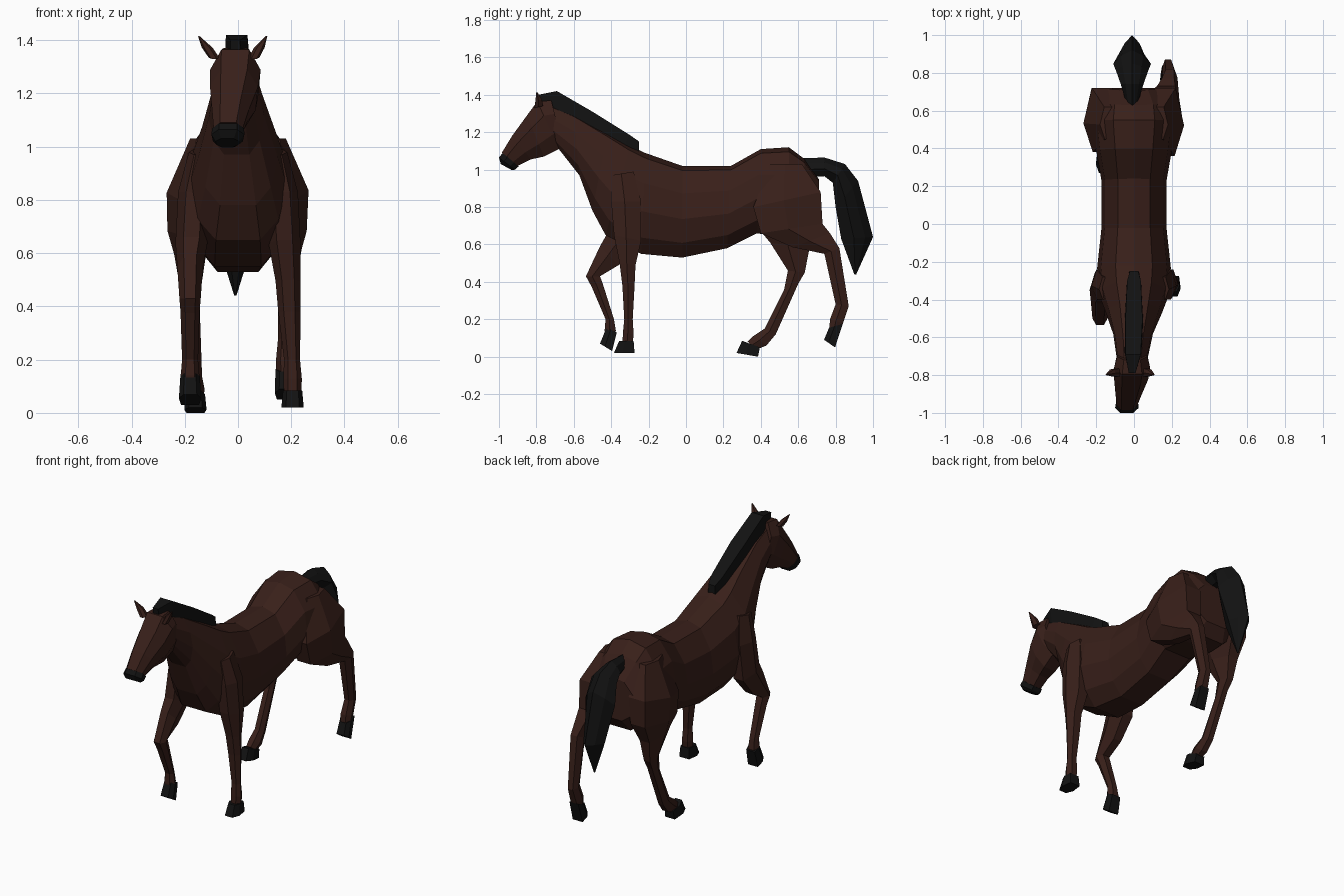
import bpy, bmesh


def material(name, rgb):
    m = bpy.data.materials.new(name)
    m.diffuse_color = (*rgb, 1)
    return m


COAT = material("dark_brown", (0.04, 0.014, 0.01))
HAIR = material("black", (0.006, 0.006, 0.006))

# Half cross-sections: (fraction from edge A to edge B, fraction of half width)
BODY = [(0, 0), (0.05, 0.5), (0.3, 0.9), (0.58, 1), (0.84, 0.82), (1, 0.45)]
HEAD = [(0, 0.55), (0.3, 1), (0.7, 0.9), (1, 0.45)]
LEG = [(0, 0.5), (0.45, 1), (1, 0.55)]
HOOF = [(0, 0.6), (0.4, 1), (1, 0.8)]
MANE = [(0, 0.9), (1, 1)]
TAIL = [(0, 0), (0.25, 0.6), (0.6, 1), (1, 0.4)]


def loft(name, half, sections, mat):
    """Skin sections (yA, zA, yB, zB, centre x, half width) with flat faces."""
    profile = half + [(t, -s) for t, s in reversed(half) if s > 0]
    bm = bmesh.new()
    rings = []
    for ya, za, yb, zb, x, w in sections:
        rings.append([bm.verts.new((x + s * w, ya + t * (yb - ya), za + t * (zb - za)))
                      for t, s in profile])
    n = len(profile)
    for r0, r1 in zip(rings, rings[1:]):
        for i in range(n):
            j = (i + 1) % n
            bm.faces.new((r0[i], r0[j], r1[j], r1[i]))
    bm.faces.new(rings[0])
    bm.faces.new(rings[-1])
    bmesh.ops.recalc_face_normals(bm, faces=bm.faces)
    me = bpy.data.meshes.new(name)
    bm.to_mesh(me)
    bm.free()
    me.materials.append(mat)
    ob = bpy.data.objects.new(name, me)
    bpy.context.collection.objects.link(ob)
    return ob


# Torso and neck: back line to belly line
loft("body", BODY, [
    (-0.78, 1.37, -0.68, 1.11, -0.01, 0.08),
    (-0.60, 1.30, -0.57, 0.97, -0.005, 0.105),
    (-0.42, 1.20, -0.50, 0.78, 0, 0.15),
    (-0.30, 1.13, -0.43, 0.65, 0, 0.185),
    (-0.22, 1.09, -0.24, 0.55, 0, 0.195),
    (-0.02, 1.02, -0.02, 0.53, 0, 0.172),
    (0.24, 1.02, 0.22, 0.58, 0, 0.172),
    (0.40, 1.11, 0.38, 0.66, 0, 0.20),
    (0.55, 1.12, 0.56, 0.63, 0, 0.22),
    (0.63, 1.06, 0.67, 0.63, 0, 0.205),
    (0.71, 0.95, 0.72, 0.70, 0, 0.15)], COAT)

# Head: forehead line to jaw line
loft("head", HEAD, [
    (-0.72, 1.37, -0.66, 1.13, -0.01, 0.08),
    (-0.795, 1.365, -0.68, 1.11, -0.01, 0.095),
    (-0.85, 1.29, -0.76, 1.07, -0.015, 0.09),
    (-0.93, 1.18, -0.83, 1.055, -0.028, 0.07),
    (-0.985, 1.09, -0.90, 1.02, -0.037, 0.055)], COAT)
loft("muzzle", HEAD, [
    (-0.98, 1.09, -0.895, 1.017, -0.037, 0.06),
    (-1.0, 1.065, -0.915, 1.0, -0.038, 0.062),
    (-0.99, 1.03, -0.93, 0.997, -0.04, 0.045)], HAIR)

# Ears
for side, label in ((1, "right"), (-1, "left")):
    loft(label + "_ear", LEG, [
        (-0.81, 1.33, -0.765, 1.34, -0.015 + side * 0.075, 0.02),
        (-0.805, 1.37, -0.77, 1.375, -0.018 + side * 0.098, 0.02),
        (-0.80, 1.415, -0.795, 1.415, -0.02 + side * 0.127, 0.003)], COAT)

# Mane and tail
loft("mane", MANE, [
    (-0.79, 1.40, -0.78, 1.33, -0.01, 0.02),
    (-0.69, 1.42, -0.68, 1.30, -0.005, 0.045),
    (-0.50, 1.31, -0.52, 1.20, 0, 0.05),
    (-0.30, 1.185, -0.34, 1.10, 0, 0.04),
    (-0.25, 1.15, -0.25, 1.08, 0, 0.025)], HAIR)
loft("tail", TAIL, [
    (0.60, 1.06, 0.66, 0.96, -0.01, 0.03),
    (0.74, 1.065, 0.74, 0.965, -0.01, 0.06),
    (0.85, 1.03, 0.785, 0.93, -0.01, 0.085),
    (0.92, 0.94, 0.80, 0.80, -0.01, 0.10),
    (1.0, 0.64, 0.83, 0.63, -0.01, 0.065),
    (0.91, 0.44, 0.90, 0.44, -0.01, 0.004)], HAIR)

# Front legs share a shoulder: front edge to back edge
SHOULDER = [(-0.40, 0.97, -0.28, 0.99, 0.145, 0.04),
            (-0.40, 0.83, -0.24, 0.83, 0.165, 0.06)]
loft("right_front_leg", LEG, SHOULDER + [
    (-0.385, 0.65, -0.24, 0.62, 0.175, 0.06),
    (-0.355, 0.50, -0.27, 0.49, 0.188, 0.047),
    (-0.34, 0.38, -0.275, 0.38, 0.193, 0.042),
    (-0.33, 0.20, -0.285, 0.20, 0.203, 0.03),
    (-0.337, 0.13, -0.28, 0.12, 0.205, 0.035),
    (-0.34, 0.07, -0.285, 0.07, 0.205, 0.032)], COAT)
loft("right_front_hoof", HOOF, [
    (-0.357, 0.085, -0.28, 0.085, 0.205, 0.036),
    (-0.385, 0.02, -0.275, 0.02, 0.205, 0.042)], HAIR)
loft("left_front_leg", LEG, [(a, b, c, d, -x, w) for a, b, c, d, x, w in SHOULDER] + [
    (-0.42, 0.66, -0.26, 0.61, -0.175, 0.06),
    (-0.46, 0.59, -0.36, 0.49, -0.18, 0.048),
    (-0.535, 0.43, -0.46, 0.43, -0.18, 0.04),
    (-0.505, 0.375, -0.445, 0.39, -0.18, 0.036),
    (-0.43, 0.20, -0.385, 0.20, -0.18, 0.03),
    (-0.435, 0.14, -0.375, 0.14, -0.18, 0.035),
    (-0.43, 0.10, -0.385, 0.09, -0.18, 0.03)], COAT)
loft("left_front_hoof", HOOF, [
    (-0.425, 0.155, -0.37, 0.13, -0.18, 0.036),
    (-0.46, 0.07, -0.395, 0.03, -0.18, 0.042)], HAIR)

# Hind legs: right one trails, left one reaches forward
loft("right_hind_leg", LEG, [
    (0.45, 1.03, 0.62, 1.03, 0.13, 0.05),
    (0.36, 0.80, 0.72, 0.88, 0.165, 0.10),
    (0.40, 0.66, 0.73, 0.71, 0.17, 0.088),
    (0.57, 0.585, 0.77, 0.66, 0.18, 0.06),
    (0.74, 0.55, 0.82, 0.58, 0.19, 0.04),
    (0.80, 0.28, 0.87, 0.27, 0.18, 0.03),
    (0.77, 0.20, 0.84, 0.18, 0.178, 0.036),
    (0.765, 0.13, 0.815, 0.12, 0.178, 0.032)], COAT)
loft("right_hind_hoof", HOOF, [
    (0.765, 0.155, 0.838, 0.175, 0.178, 0.037),
    (0.738, 0.09, 0.797, 0.05, 0.18, 0.042)], HAIR)
loft("left_hind_leg", LEG, [
    (0.45, 1.03, 0.62, 1.03, -0.13, 0.05),
    (0.38, 0.80, 0.72, 0.86, -0.168, 0.10),
    (0.40, 0.67, 0.72, 0.70, -0.175, 0.09),
    (0.45, 0.61, 0.66, 0.58, -0.18, 0.06),
    (0.545, 0.46, 0.635, 0.45, -0.178, 0.037),
    (0.525, 0.36, 0.60, 0.39, -0.173, 0.03),
    (0.42, 0.15, 0.48, 0.12, -0.165, 0.03),
    (0.36, 0.11, 0.43, 0.06, -0.16, 0.035),
    (0.33, 0.08, 0.38, 0.04, -0.16, 0.03)], COAT)
loft("left_hind_hoof", HOOF, [
    (0.30, 0.085, 0.395, 0.05, -0.16, 0.036),
    (0.27, 0.02, 0.385, 0.0, -0.16, 0.042)], HAIR)
